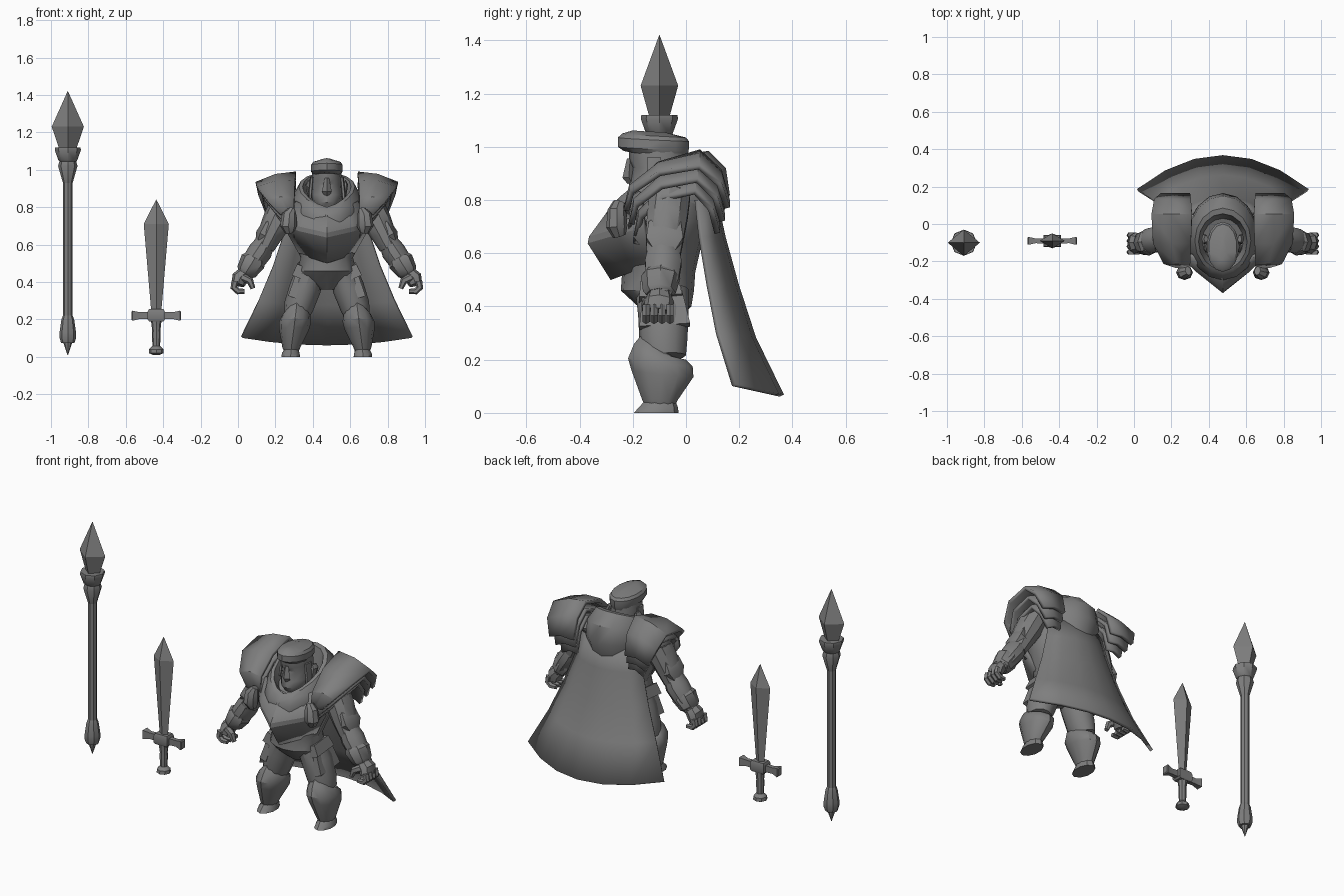
import bpy, bmesh, math
from mathutils import Vector

CX = 0.475  # centre of the figure
grey = bpy.data.materials.new("plain grey")
grey.diffuse_color = (0.21, 0.21, 0.21, 1)


def make(name, verts, faces, x0=CX, mirror=False, thick=0, angle=35):
    """Mesh object from points, optionally doubled across x = x0."""
    bm = bmesh.new()
    for s in ((1, -1) if mirror else (1,)):
        vs = [bm.verts.new((x0 + s * v[0], v[1], v[2])) for v in verts]
        for f in faces:
            bm.faces.new([vs[i] for i in f])
    bmesh.ops.remove_doubles(bm, verts=bm.verts, dist=1e-5)
    bmesh.ops.recalc_face_normals(bm, faces=bm.faces)
    me = bpy.data.meshes.new(name)
    bm.to_mesh(me)
    bm.free()
    me.materials.append(grey)
    ob = bpy.data.objects.new(name, me)
    bpy.context.collection.objects.link(ob)
    bpy.ops.object.select_all(action='DESELECT')
    ob.select_set(True)
    bpy.context.view_layer.objects.active = ob
    bpy.ops.object.shade_smooth_by_angle(angle=math.radians(angle))
    if thick:
        m = ob.modifiers.new("thickness", 'SOLIDIFY')
        m.thickness, m.offset = thick, 0
    return ob


def grid_faces(rows, n, wrap):
    return [(r * n + i, r * n + (i + 1) % n, (r + 1) * n + (i + 1) % n, (r + 1) * n + i)
            for r in range(rows - 1) for i in range(n if wrap else n - 1)]


def loft(name, rings, n=12, mirror=False, angle=35):
    """Stack of rings: (cx, half width, front y, back y, front z, back z)."""
    vs = []
    for cx, rx, yf, yb, zf, zb in rings:
        for i in range(n):
            a = math.tau * i / n
            w = (1 - math.cos(a)) / 2
            vs.append((cx + rx * math.sin(a), yf + (yb - yf) * w, zf + (zb - zf) * w ** 0.7))
    fs = grid_faces(len(rings), n, True)
    fs += [tuple(range(n)), tuple(range(len(vs) - n, len(vs)))]
    return make(name, vs, fs, mirror=mirror, angle=angle)


def limb(name, pts, n=8, x0=CX, mirror=True, phase=0, angle=35):
    """Tube along points: (x, y, z, radius across, radius in depth)."""
    ps = [Vector(p[:3]) for p in pts]
    vs = []
    for k, p in enumerate(pts):
        t = (ps[min(k + 1, len(ps) - 1)] - ps[max(k - 1, 0)]).normalized()
        u = t.cross(Vector((0, 1, 0))).normalized()
        v = u.cross(t)
        for i in range(n):
            a = math.tau * i / n + phase
            vs.append(ps[k] + u * p[3] * math.cos(a) + v * p[4] * math.sin(a))
    fs = grid_faces(len(pts), n, True)
    fs += [tuple(range(n)), tuple(range(len(vs) - n, len(vs)))]
    return make(name, vs, fs, x0, mirror, angle=angle)


def turned(name, x, y, prof, n, depth=1.0, phase=0, angle=35):
    return limb(name, [(0, y, z, r, r * depth) for r, z in prof], n, x, False, phase, angle)


Q = math.pi / 4
# Spear
turned("spear_shaft", -0.91, -0.1, [(0.002, 0.01), (0.022, 0.07), (0.025, 0.1), (0.026, 0.22),
       (0.026, 0.94), (0.026, 1.0)], 8)
turned("spear_foot", -0.91, -0.1, [(0.036, 0.075), (0.044, 0.1), (0.044, 0.13), (0.034, 0.2), (0.026, 0.22)], 8)
turned("spear_collar", -0.91, -0.1, [(0.026, 0.93), (0.052, 1.02), (0.045, 1.045), (0.05, 1.05),
       (0.07, 1.105), (0.068, 1.12), (0.045, 1.12)], 8)
turned("spear_blade", -0.91, -0.1, [(0.045, 1.11), (0.086, 1.23), (0.001, 1.42)], 4, 0.82, angle=10)

# Sword
SX, SY = -0.437, -0.09
turned("sword_blade", SX, SY, [(0.025, 0.22), (0.067, 0.71), (0.001, 0.84)], 4, 0.6, angle=10)
turned("sword_grip", SX, SY, [(0.02, 0.055), (0.024, 0.12), (0.022, 0.14), (0.029, 0.2)], 8)
turned("sword_pommel", SX, SY, [(0.018, 0.01), (0.04, 0.02), (0.038, 0.04), (0.018, 0.06)], 8)
turned("guard_block", SX, SY, [(0.055, 0.19), (0.065, 0.2), (0.065, 0.24), (0.055, 0.255)], 4, 0.7, Q)
limb("sword_guard", [(0.02, SY, 0.22, 0.028, 0.02), (0.09, SY, 0.22, 0.026, 0.018),
     (0.127, SY, 0.22, 0.038, 0.03), (0.132, SY, 0.22, 0.03, 0.025)], 4, SX, True, Q)

# Torso, neck and collar
loft("torso", [(0, 0.05, -0.14, -0.02, 0.36, 0.36), (0, 0.15, -0.18, 0.02, 0.4, 0.4),
     (0, 0.158, -0.245, 0.03, 0.46, 0.46), (0, 0.14, -0.24, 0.035, 0.53, 0.53),
     (0, 0.19, -0.25, 0.06, 0.64, 0.64), (0, 0.22, -0.26, 0.09, 0.72, 0.72),
     (0, 0.18, -0.2, 0.12, 0.78, 0.84)], 16)
loft("collar", [(0, 0.17, -0.3, 0.13, 0.71, 0.72), (0, 0.188, -0.3, 0.165, 0.75, 0.82),
     (0, 0.182, -0.28, 0.15, 0.775, 0.92), (0, 0.15, -0.265, 0.085, 0.79, 0.985),
     (0, 0.13, -0.245, 0.055, 0.8, 0.98), (0, 0.11, -0.21, 0.03, 0.77, 0.86)], 16)

# Breastplate with a pointed ridge: rows of (half width, side y, centre y, side z, centre z)
cols = (-1, -0.6, 0, 0.6, 1)
plate = []
for hw, ys, yc, zs, zc in ((0.16, -0.17, -0.285, 0.83, 0.755), (0.225, -0.16, -0.355, 0.72, 0.66),
                           (0.225, -0.155, -0.36, 0.7, 0.64), (0.145, -0.13, -0.275, 0.56, 0.505)):
    for t in cols:
        k = abs(t) ** 1.2
        plate.append((hw * t, yc + (ys - yc) * k, zc + (zs - zc) * k))
make("breastplate", plate, grid_faces(4, 5, False), thick=0.02, angle=20)

# Head, face and cap of hair
loft("head", [(0, 0.045, -0.2, -0.09, 0.795, 0.795), (0, 0.075, -0.218, -0.04, 0.825, 0.83),
     (0, 0.086, -0.213, -0.005, 0.865, 0.87), (0, 0.082, -0.2, 0, 0.92, 0.92),
     (0, 0.082, -0.215, 0, 0.95, 0.95), (0, 0.075, -0.215, 0, 1.01, 1.01)])
limb("nose", [(0, -0.21, 0.955, 0.012, 0.012), (0, -0.215, 0.885, 0.026, 0.024),
     (0, -0.205, 0.868, 0.018, 0.016)], 4, mirror=False)
limb("ears", [(0.09, -0.08, 0.94, 0.012, 0.02), (0.098, -0.08, 0.92, 0.016, 0.028),
     (0.092, -0.09, 0.86, 0.012, 0.02)], 6)
limb("sideburns", [(0.08, -0.12, 0.96, 0.01, 0.03), (0.088, -0.12, 0.88, 0.012, 0.03),
     (0.09, -0.14, 0.84, 0.008, 0.015)], 6)
loft("hair_cap", [(0, 0.07, -0.235, 0, 0.985, 0.96), (0, 0.086, -0.256, 0.01, 1.0, 0.985),
     (0, 0.086, -0.256, 0.012, 1.035, 1.02), (0, 0.075, -0.24, 0, 1.05, 1.035),
     (0, 0.02, -0.2, -0.08, 1.062, 1.055)], 14)


# Layered shoulder guards: arches given as (y, inner x, inner z, outer x, outer z)
def shoulder(name, arch, drop, inset):
    vs = []
    for k in (0, 0.5, 1):
        for y, xi, zi, xo, zo in arch:
            y2 = -0.03 + (y + 0.03) * (1 - inset)
            vs.append((xi + (xo - inset * 0.3 - xi) * k, y2,
                       zi + (zo - zi) * k - drop + 0.015 * math.sin(k * math.pi)))
    make(name, vs, grid_faces(3, len(arch), False), mirror=True, thick=0.022)


arch = [(-0.225, 0.175, 0.73, 0.25, 0.76), (-0.205, 0.175, 0.84, 0.315, 0.83),
        (-0.1, 0.17, 0.935, 0.37, 0.9), (0.05, 0.165, 0.98, 0.378, 0.925),
        (0.125, 0.17, 0.91, 0.365, 0.86), (0.155, 0.175, 0.79, 0.33, 0.77)]
shoulder("shoulder_guard_upper", arch, 0, 0)
shoulder("shoulder_guard_middle", arch, 0.05, 0.1)
shoulder("shoulder_guard_lower", arch, 0.095, 0.2)
limb("shoulder_clasps", [(0.185, -0.25, 0.79, 0.018, 0.025), (0.2, -0.26, 0.76, 0.04, 0.035),
     (0.205, -0.26, 0.7, 0.045, 0.04), (0.2, -0.25, 0.665, 0.025, 0.025)], 8)

# Arms
limb("upper_arms", [(0.22, -0.06, 0.82, 0.08, 0.08), (0.26, -0.07, 0.74, 0.08, 0.08),
     (0.3, -0.08, 0.66, 0.068, 0.075), (0.335, -0.085, 0.585, 0.055, 0.065)], 10)
limb("forearms", [(0.325, -0.085, 0.62, 0.05, 0.06), (0.355, -0.085, 0.565, 0.065, 0.072),
     (0.4, -0.09, 0.5, 0.06, 0.065), (0.44, -0.1, 0.44, 0.042, 0.045)], 10)
limb("bracers", [(0.385, -0.095, 0.53, 0.058, 0.064), (0.395, -0.095, 0.51, 0.07, 0.074),
     (0.43, -0.1, 0.455, 0.056, 0.062), (0.436, -0.1, 0.445, 0.046, 0.05)], 8)
limb("elbow_guards", [(0.285, -0.08, 0.745, 0.008, 0.03), (0.31, -0.08, 0.71, 0.035, 0.07),
     (0.337, -0.08, 0.65, 0.045, 0.08), (0.365, -0.08, 0.6, 0.02, 0.04)], 6)

# Hands with curled fingers and thumb
limb("palms", [(0.435, -0.1, 0.45, 0.038, 0.042), (0.465, -0.1, 0.42, 0.045, 0.055),
     (0.475, -0.105, 0.385, 0.036, 0.056)], 8)
for i in range(4):
    y = -0.15 + i * 0.03
    limb(f"finger_{i + 1}", [(0.49, y, 0.405, 0.02, 0.016), (0.497, y, 0.37, 0.019, 0.016),
         (0.475, y, 0.35, 0.017, 0.016), (0.44, y, 0.35, 0.013, 0.013)], 6)
limb("thumbs", [(0.45, -0.135, 0.425, 0.022, 0.022), (0.41, -0.15, 0.405, 0.02, 0.02),
     (0.395, -0.15, 0.365, 0.013, 0.013)], 6)

# Legs
limb("thighs", [(0.085, -0.09, 0.46, 0.075, 0.1), (0.115, -0.085, 0.37, 0.085, 0.095),
     (0.15, -0.085, 0.27, 0.08, 0.09), (0.165, -0.08, 0.21, 0.065, 0.08)], 12)
loft("greaves", [(0.16, 0.06, -0.17, -0.02, 0.29, 0.2), (0.163, 0.075, -0.195, 0.0, 0.26, 0.2),
     (0.17, 0.086, -0.218, 0.025, 0.205, 0.175), (0.175, 0.08, -0.205, 0.028, 0.16, 0.135),
     (0.19, 0.048, -0.165, -0.03, 0.05, 0.05), (0.19, 0.04, -0.155, -0.04, 0.03, 0.03)], 12, True)
loft("feet", [(0.193, 0.052, -0.195, -0.028, 0, 0), (0.193, 0.05, -0.185, -0.03, 0.012, 0.02),
     (0.19, 0.038, -0.155, -0.04, 0.045, 0.045)], 10, True)

# Hip plates
limb("hip_plates", [(0.135, -0.09, 0.47, 0.03, 0.1), (0.185, -0.08, 0.325, 0.03, 0.135)], 4, phase=Q)
limb("hip_plate_caps", [(0.13, -0.1, 0.49, 0.04, 0.1), (0.155, -0.095, 0.43, 0.045, 0.115)], 4, phase=Q)

# Cape: rows of (half width, side y, centre y, side z, centre z)
cape = []
for hw, ys, yc, zs, zc in ((0.19, 0.04, 0.11, 0.8, 0.8), (0.225, 0.055, 0.14, 0.66, 0.66),
                           (0.285, 0.085, 0.19, 0.48, 0.48), (0.36, 0.12, 0.255, 0.3, 0.28),
                           (0.455, 0.18, 0.36, 0.105, 0.065)):
    for i in range(7):
        t = (i - 3) / 3
        cape.append((hw * t, yc + (ys - yc) * t * t, zc + (zs - zc) * t * t))
make("cape", cape, grid_faces(5, 7, False), thick=0.018)
